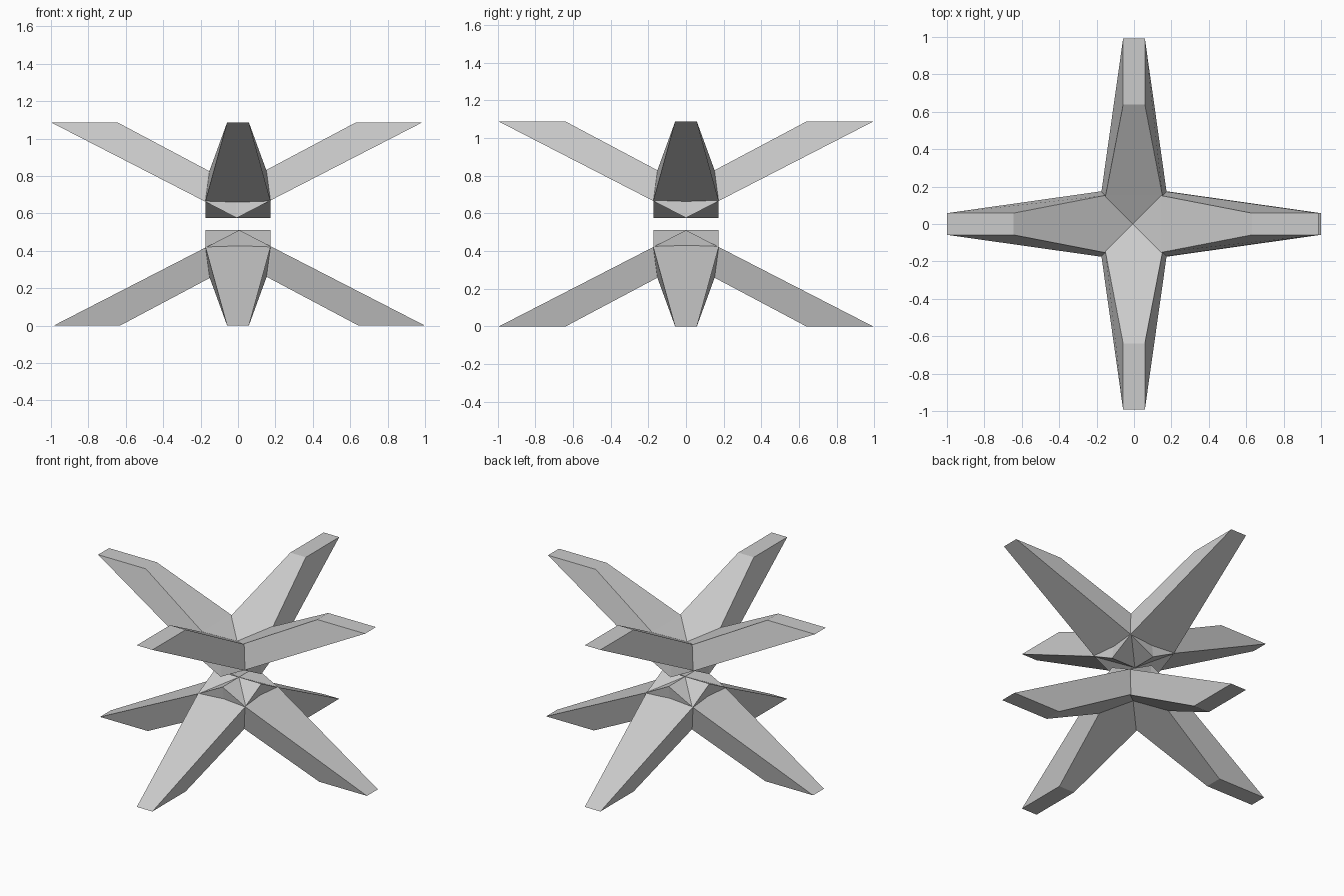
import bpy, bmesh, math
from mathutils import Matrix

if "Cube" in bpy.data.objects:
    bpy.data.objects.remove(bpy.data.objects["Cube"])

HEIGHT = 1.087

# Stations along one beam: outer (x, half width, z), inner (x, half width, z)
HALF = [
    ((0.0, 0.174, 0.511), (0.0, 0.15, 0.338)),
    ((0.174, 0.174, 0.421), (0.152, 0.152, 0.258)),
    ((0.993, 0.058, 0.0), (0.638, 0.058, 0.0)),
]


def flip(p):
    return (-p[0], p[1], p[2])


STATIONS = [(flip(o), flip(i)) for o, i in reversed(HALF[1:])] + HALF


def beam(name, shift, turned, upside_down):
    """Bent, tapered beam forming two opposite legs."""
    bm = bmesh.new()
    rings = []
    for (xo, wo, zo), (xi, wi, zi) in STATIONS:
        rings.append([bm.verts.new(p) for p in
                      ((xo, -wo, zo), (xo, wo, zo), (xi, wi, zi), (xi, -wi, zi))])
    for a, b in zip(rings, rings[1:]):
        for k in range(4):
            n = (k + 1) % 4
            bm.faces.new((a[k], a[n], b[n], b[k]))
    bm.faces.new(rings[0])
    bm.faces.new(rings[-1])
    if turned:
        bm.transform(Matrix.Rotation(math.pi / 2, 4, 'Z'))
    if upside_down:
        bm.transform(Matrix.Translation((0, 0, HEIGHT)) @ Matrix.Diagonal((1, 1, -1, 1)))
    bm.transform(Matrix.Translation((shift, 0, 0)))
    bmesh.ops.recalc_face_normals(bm, faces=bm.faces)
    mesh = bpy.data.meshes.new(name)
    bm.to_mesh(mesh)
    bm.free()
    bpy.context.collection.objects.link(bpy.data.objects.new(name, mesh))


# Lower star stands on its four legs, upper star mirrors it
for level, shift, up in (("lower", 0.007, False), ("upper", -0.007, True)):
    beam(level + "_side_legs", shift, False, up)
    beam(level + "_front_back_legs", 0.0, True, up)
